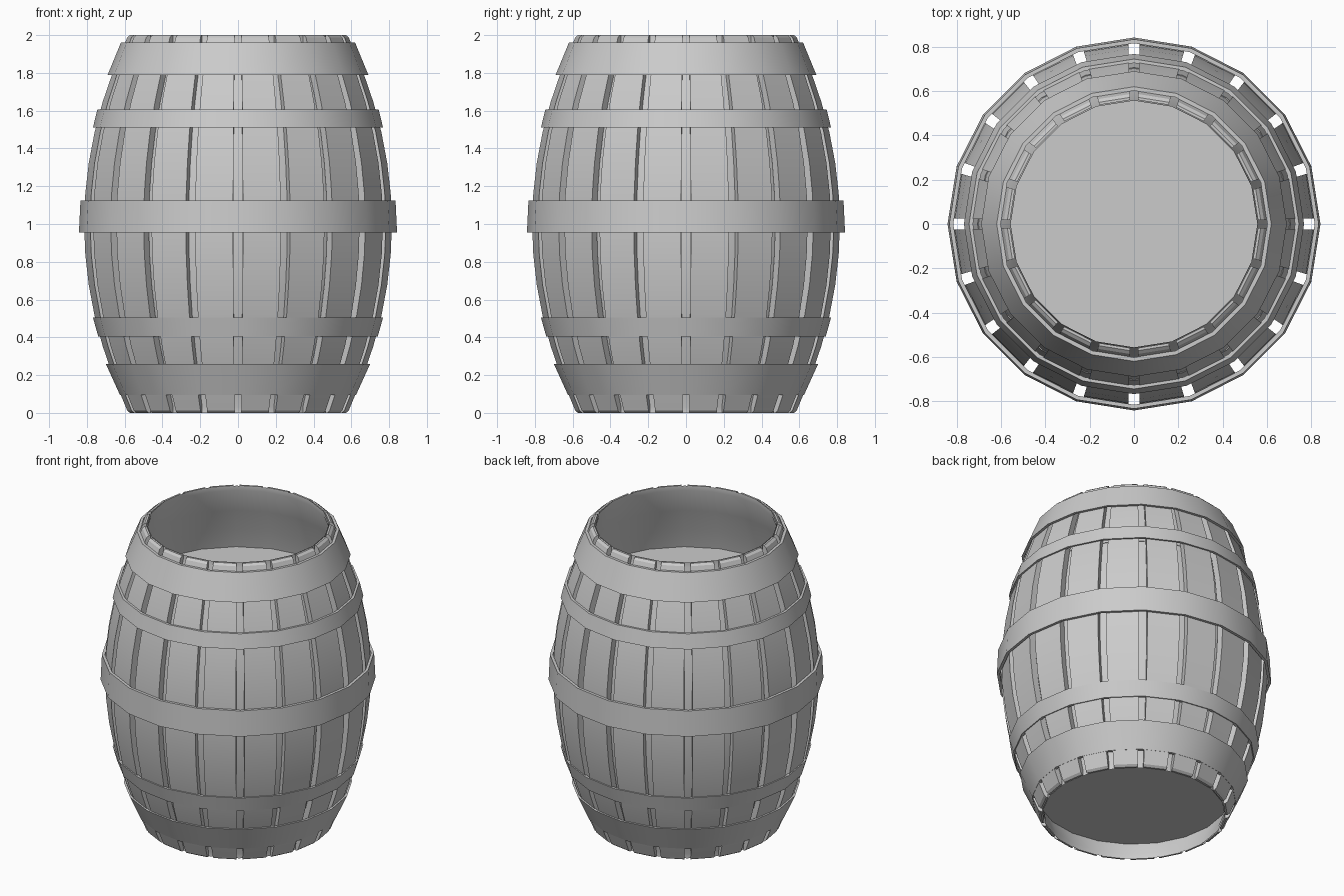
import bpy
import bmesh
from math import pi, cos, sin, radians

cube = bpy.data.objects.get("Cube")
if cube:
    bpy.data.objects.remove(cube)

SIDES = 20
STEP = 2 * pi / SIDES
HALF_GAP = radians(1.8)

grey = bpy.data.materials.new("plain_grey")
grey.use_nodes = True
grey.diffuse_color = (0.6, 0.6, 0.6, 1)
grey.node_tree.nodes["Principled BSDF"].inputs["Base Color"].default_value = (0.6, 0.6, 0.6, 1)


def outer_radius(z):
    return 0.815 - 0.235 * (z - 1) ** 2


def inner_radius(z):
    return max(0.56, outer_radius(z) - 0.045)


def polar(r, a, z):
    return (r * cos(a), r * sin(a), z)


def finish(name, bm, angle=30):
    bmesh.ops.recalc_face_normals(bm, faces=bm.faces)
    mesh = bpy.data.meshes.new(name)
    bm.to_mesh(mesh)
    bm.free()
    mesh.materials.append(grey)
    obj = bpy.data.objects.new(name, mesh)
    bpy.context.collection.objects.link(obj)
    bpy.ops.object.select_all(action='DESELECT')
    obj.select_set(True)
    bpy.context.view_layer.objects.active = obj
    bpy.ops.object.shade_smooth_by_angle(angle=radians(angle))
    return obj


def bridge(bm, a, b, closed=True):
    n = len(a)
    for i in range(n if closed else n - 1):
        j = (i + 1) % n
        bm.faces.new((a[i], a[j], b[j], b[i]))


def lathe(name, profile, closed):
    """Spin an (r, z) profile into a many-sided ring."""
    bm = bmesh.new()
    rows = [[bm.verts.new(polar(r, i * STEP, z)) for r, z in profile] for i in range(SIDES)]
    for i in range(SIDES):
        bridge(bm, rows[i], rows[(i + 1) % SIDES], closed)
    return finish(name, bm)


def disc(name, z):
    bm = bmesh.new()
    r = inner_radius(z)
    bm.faces.new([bm.verts.new(polar(r, i * STEP, z)) for i in range(SIDES)])
    return finish(name, bm)


# Heights shared by the staves and the lining
heights = [0.03 + 1.94 * i / 12 for i in range(13)]

# Curved staves with rounded ends and open gaps between them
rounded = [(0, 0.572), (0.012, 0.587)]
sections = rounded + [(z, outer_radius(z)) for z in heights]
sections += [(2 - z, r) for z, r in reversed(rounded)]
for k in range(SIDES):
    bm = bmesh.new()
    a0, a1 = k * STEP + HALF_GAP, (k + 1) * STEP - HALF_GAP
    loops = []
    for z, r in sections:
        ri = inner_radius(z)
        loops.append([bm.verts.new(polar(rad, a, z))
                      for rad, a in ((ri, a0), (r, a0), (r, a1), (ri, a1))])
    for lower, upper in zip(loops, loops[1:]):
        bridge(bm, lower, upper)
    bm.faces.new(loops[0])
    bm.faces.new(loops[-1])
    finish(f"stave_{k + 1}", bm)

# Smooth inner lining behind the gaps
lathe("inner_lining", [(inner_radius(z) - 0.003, z) for z in [0] + heights + [2]], False)

# Recessed ends
disc("bottom_panel", 0.12)
disc("top_panel", 1.52)

# Hoops: bottom height, bottom radius, top height, top radius
hoops = {
    "bottom_hoop": (0.095, 0.625, 0.26, 0.70),
    "lower_hoop": (0.405, 0.74, 0.505, 0.768),
    "middle_hoop": (0.955, 0.842, 1.125, 0.834),
    "upper_hoop": (1.51, 0.768, 1.605, 0.745),
    "top_hoop": (1.79, 0.69, 1.96, 0.62),
}
for name, (z0, r0, z1, r1) in hoops.items():
    t = 0.018
    lathe(name, [(r0 - t, z0), (r0, z0), (r1, z1), (r1 - t, z1)], True)
